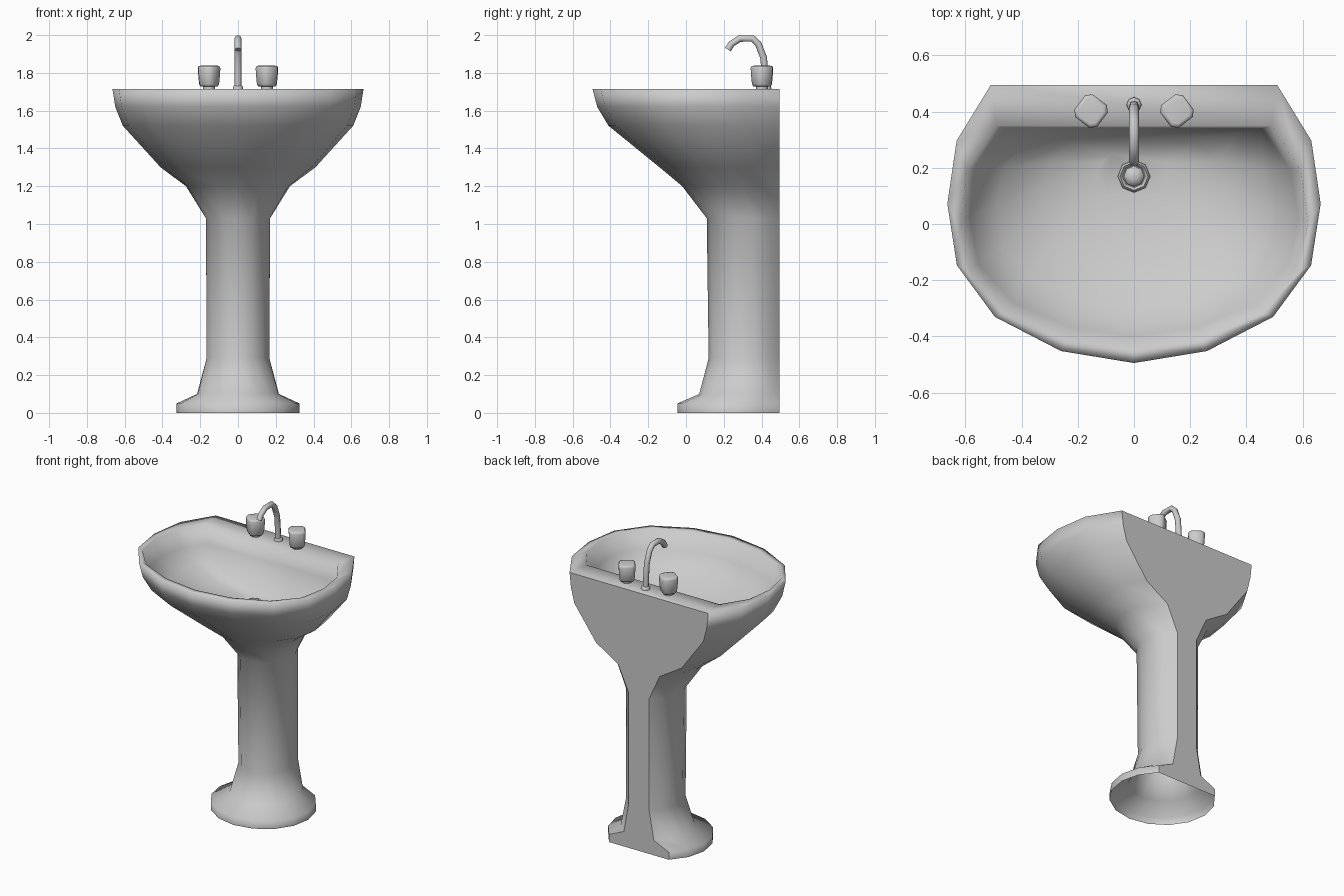
import bpy, bmesh, math
from math import sin, cos, radians, pi

if "Cube" in bpy.data.objects:
    bpy.data.objects.remove(bpy.data.objects["Cube"])

BACK = 0.495


def finish(ob, angle=50):
    bpy.ops.object.select_all(action='DESELECT')
    ob.select_set(True)
    bpy.context.view_layer.objects.active = ob
    bpy.ops.object.shade_smooth_by_angle(angle=radians(angle), keep_sharp_edges=True)


def loft(name, rings, angle=50, open_base=False):
    """Skin a stack of equal-length closed rings and cap the ends."""
    bm = bmesh.new()
    loops = [[bm.verts.new(p) for p in r] for r in rings]
    n = len(loops[0])
    for a, b in zip(loops, loops[1:]):
        for i in range(n):
            j = (i + 1) % n
            bm.faces.new((a[i], a[j], b[j], b[i]))
    if not open_base:
        bm.faces.new(loops[0][::-1])
    bm.faces.new(loops[-1])
    bmesh.ops.recalc_face_normals(bm, faces=bm.faces)
    # keep the flat wall side crisp
    for e in bm.edges:
        if all(abs(v.co.y - BACK) < 1e-4 for v in e.verts):
            e.smooth = False
    me = bpy.data.meshes.new(name)
    bm.to_mesh(me)
    bm.free()
    ob = bpy.data.objects.new(name, me)
    bpy.context.collection.objects.link(ob)
    finish(ob, angle)
    return ob


def d_ring(z, w, b, front, back=BACK, n=12):
    """Oval with a flat back: half width w, flat half width b.
    Bowl levels are fuller towards the front corners."""
    a0 = math.asin(b / w)
    ry = (back - front) / (1 + cos(a0))
    yc = front + ry
    pts = []
    for i in range(n + 1):
        a = a0 + (2 * pi - 2 * a0) * i / n
        s, c = sin(a), cos(a)
        p = 0.2 + 0.8 * abs(c) if z > 1.25 and c < 0 else 1
        x = 0 if i * 2 == n else w * math.copysign(abs(s) ** p, s)
        pts.append((x, yc + ry * c, z))
    return pts


def round_ring(x, y, z, r, n=8):
    return [(x + r * cos(2 * pi * i / n), y + r * sin(2 * pi * i / n), z) for i in range(n)]


# Pedestal and bowl: one skin up the outside, over the rim, down into the basin
outer = [  # z, half width, back half width, front y
    (0.00, 0.325, 0.22, -0.045), (0.05, 0.325, 0.22, -0.045),
    (0.10, 0.22, 0.11, 0.07), (0.29, 0.17, 0.075, 0.12),
    (1.03, 0.174, 0.075, 0.11), (1.20, 0.278, 0.153, -0.02),
    (1.30, 0.41, 0.315, -0.14), (1.52, 0.61, 0.475, -0.41),
    (1.62, 0.65, 0.50, -0.47), (1.715, 0.665, 0.51, -0.495)]
inner = [  # the same, plus back y
    (1.715, 0.62, 0.49, -0.445, 0.35), (1.60, 0.585, 0.455, -0.40, 0.34),
    (1.51, 0.49, 0.36, -0.29, 0.32), (1.43, 0.33, 0.22, -0.10, 0.29),
    (1.39, 0.13, 0.08, 0.07, 0.25)]
loft("pedestal_basin", [d_ring(*r) for r in outer + inner], 179, True)

# Tap knobs: rounded-square cups on short round stems
for side, label in ((-1, "left"), (1, "right")):
    def knob_ring(z, r):
        pts = []
        for k in range(4):
            for d in (-13, 13):
                a = radians(8 + 90 * k + d)
                pts.append((side * (0.153 - r * cos(a)), 0.402 + r * sin(a), z))
        return pts
    loft(label + "_knob", [knob_ring(z, r) for z, r in (
        (1.728, 0.046), (1.740, 0.053), (1.78, 0.057),
        (1.825, 0.060), (1.836, 0.055), (1.838, 0.045))], 80)
    loft(label + "_knob_stem", [round_ring(side * 0.153, 0.402, z, 0.032) for z in (1.71, 1.735)])

# Spout: flange and swept tube
loft("spout_flange", [round_ring(0, 0.425, z, r) for z, r in
                      ((1.71, 0.027), (1.728, 0.026), (1.734, 0.019))])
path = [(0.422, 1.715), (0.418, 1.80), (0.411, 1.88), (0.383, 1.953), (0.352, 1.982),
        (0.285, 1.982), (0.240, 1.953), (0.222, 1.923)]
cu = bpy.data.curves.new("spout", 'CURVE')
cu.dimensions = '3D'
cu.bevel_depth = 0.018
cu.bevel_resolution = 2
cu.use_fill_caps = True
sp = cu.splines.new('POLY')
sp.points.add(len(path) - 1)
for pt, (y, z) in zip(sp.points, path):
    pt.co = (0, y, z, 1)
spout = bpy.data.objects.new("spout", cu)
bpy.context.collection.objects.link(spout)
bpy.ops.object.select_all(action='DESELECT')
spout.select_set(True)
bpy.context.view_layer.objects.active = spout
bpy.ops.object.convert(target='MESH')
finish(bpy.context.view_layer.objects.active)

# Drain: eight-sided ring with a domed plug
loft("drain_ring", [round_ring(0, 0.17, z, r) for z, r in
                    ((1.38, 0.058), (1.398, 0.058), (1.406, 0.050), (1.398, 0.042), (1.392, 0.040))])
loft("drain_plug", [round_ring(0, 0.17, z, r) for z, r in
                    ((1.385, 0.030), (1.402, 0.037), (1.415, 0.028), (1.420, 0.012))])
